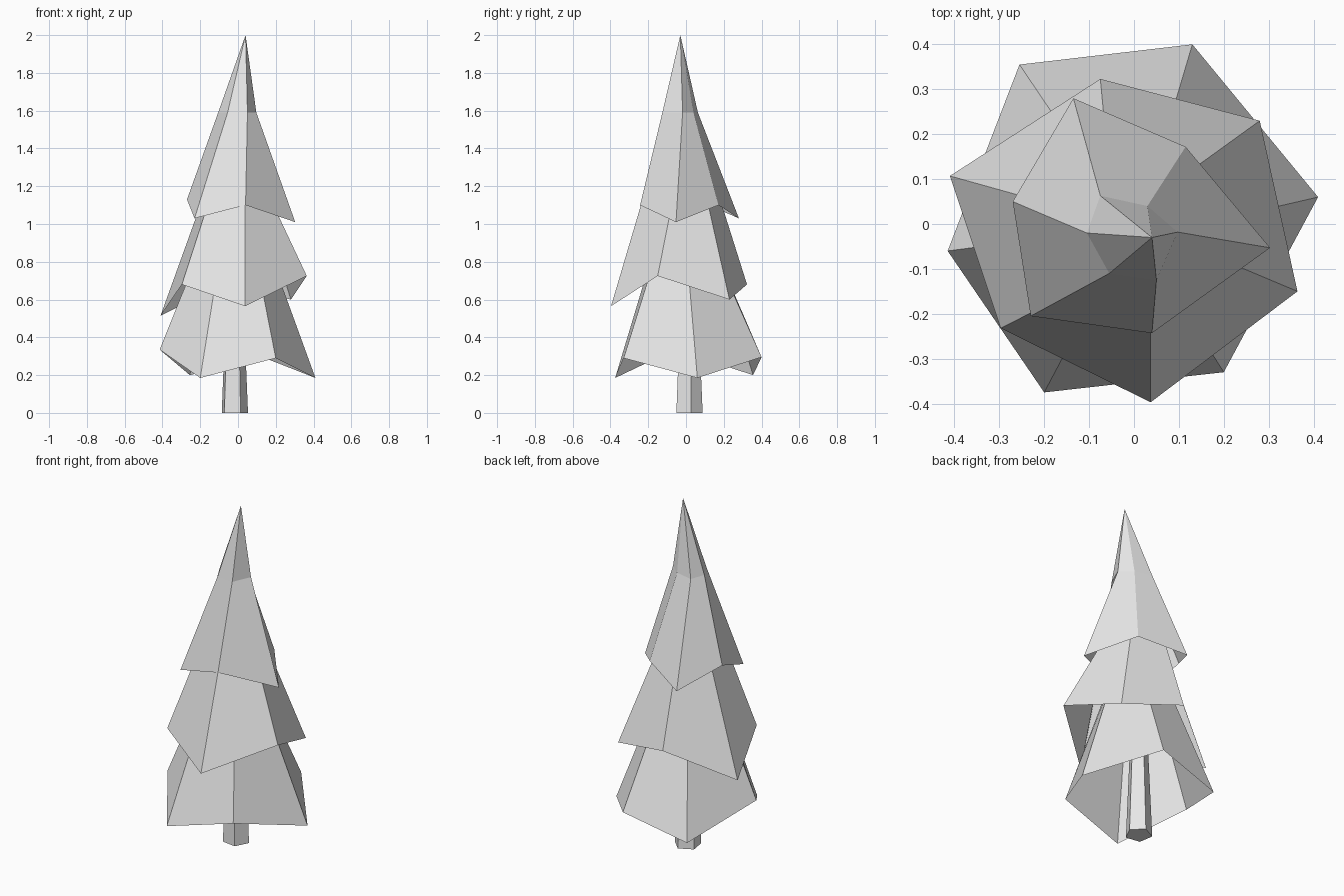
import bpy
import bmesh
from math import cos, sin, radians

default_cube = bpy.data.objects.get("Cube")
if default_cube:
    bpy.data.objects.remove(default_cube, do_unlink=True)


def make_material(name, colour):
    material = bpy.data.materials.new(name)
    material.use_nodes = True
    material.diffuse_color = colour
    material.node_tree.nodes["Principled BSDF"].inputs["Base Color"].default_value = colour
    return material


light_grey = make_material("light grey", (0.8, 0.8, 0.8, 1))


def loft(name, rings, apex=None, close_bottom=False):
    """Join rings of points with flat sides, ending in a tip or a flat cap."""
    mesh_builder = bmesh.new()
    loops = [[mesh_builder.verts.new(point) for point in ring] for ring in rings]
    count = len(loops[0])
    for lower, upper in zip(loops, loops[1:]):
        for i in range(count):
            j = (i + 1) % count
            mesh_builder.faces.new((lower[i], lower[j], upper[j], upper[i]))
    last = loops[-1]
    if apex:
        tip = mesh_builder.verts.new(apex)
        for i in range(count):
            mesh_builder.faces.new((last[i], last[(i + 1) % count], tip))
    else:
        mesh_builder.faces.new(last)
    if close_bottom:
        mesh_builder.faces.new(list(reversed(loops[0])))
    mesh = bpy.data.meshes.new(name)
    mesh_builder.to_mesh(mesh)
    mesh_builder.free()
    mesh.materials.append(light_grey)
    tree_part = bpy.data.objects.new(name, mesh)
    bpy.context.collection.objects.link(tree_part)
    return tree_part


def level(points, height):
    return [(x, y, height) for x, y in points]


def polygon(sides, radius, height, centre, start):
    angles = [radians(start + side * 360 / sides) for side in range(sides)]
    return [(centre[0] + radius * cos(a), centre[1] + radius * sin(a), height) for a in angles]


# Tapered five-sided trunk
trunk_centre = (-0.02, 0.015)
loft("trunk",
     [polygon(5, 0.074, 0, trunk_centre, 9),
      polygon(5, 0.04, 0.8, trunk_centre, 9)],
     close_bottom=True)

# Hollow six-sided skirts of foliage with zigzag hems
lower_hem = [(0.41, 0.06, 0.185), (0.13, 0.4, 0.295), (-0.255, 0.355, 0.2),
             (-0.415, -0.06, 0.335), (-0.2, -0.375, 0.185), (0.2, -0.33, 0.29)]
lower_top = [(0.15, 0), (0.05, 0.13), (-0.11, 0.14),
             (-0.187, -0.03), (-0.086, -0.16), (0.08, -0.14)]
loft("lower_foliage", [lower_hem, level(lower_top, 0.9)])

middle_hem = [(0.364, -0.15, 0.725), (0.28, 0.23, 0.6), (-0.075, 0.323, 0.68),
              (-0.41, 0.107, 0.515), (-0.297, -0.232, 0.68), (0.037, -0.397, 0.565)]
middle_top = [(0.15, -0.06), (0.1, 0.1), (-0.06, 0.165),
              (-0.17, 0.04), (-0.135, -0.15), (0.037, -0.215)]
loft("middle_foliage", [middle_hem, level(middle_top, 1.18)])

# Pointed top with a slight bend halfway up
upper_hem = [(0.303, -0.053, 1.01), (0.115, 0.172, 1.1), (-0.135, 0.28, 1.03),
             (-0.27, 0.05, 1.13), (-0.23, -0.205, 1.03), (0.04, -0.243, 1.1)]
upper_bend = [(0.097, -0.018), (0.03, 0.04), (-0.075, 0.063),
              (-0.105, -0.02), (-0.055, -0.11), (0.05, -0.125)]
loft("upper_foliage", [upper_hem, level(upper_bend, 1.59)], apex=(0.04, -0.03, 2))
